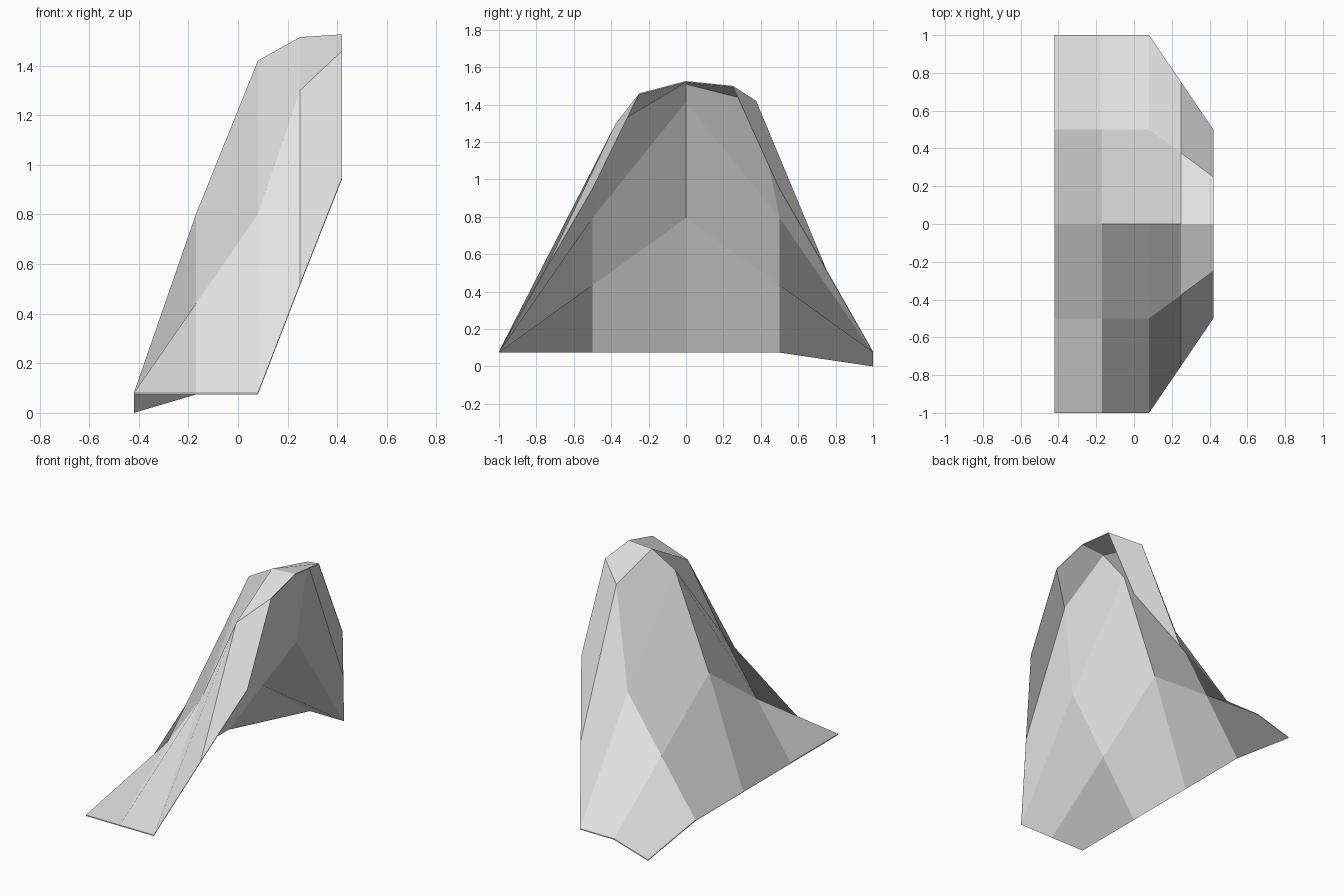
import bpy
import bmesh

cube = bpy.data.objects.get("Cube")
if cube:
    bpy.data.objects.remove(cube, do_unlink=True)

THICKNESS = 0.006

# Stations along x, with the half width of the canopy at each one
stations = [-0.42, -0.17, 0.08, 0.25, 0.42]
half_widths = [1, 1, 1, 0.75, 0.5]

# Each rib runs along the stations: (fraction of half width, heights)
ribs = [
    (-1.0, [0.08, 0.08, 0.08, 0.52, 0.95]),          # front hem
    (-0.5, [0.08, 0.44, 0.80, 1.30, 1.46]),          # front fold
    (0.0, [0.08, 0.80, 1.42, 1.515, 1.526]),         # ridge
    (0.5, [0.08, 0.44, 0.80, 1.42, 1.50]),           # back fold
    (1.0, [THICKNESS, 0.08, 0.08, 0.52, 0.95]),      # back hem, dipped corner
]

grey = bpy.data.materials.new("plain_grey")
grey.use_nodes = True
colour = (0.8, 0.8, 0.8, 1.0)
grey.diffuse_color = colour
grey.node_tree.nodes["Principled BSDF"].inputs["Base Color"].default_value = colour

# Outer skin: quads between neighbouring ribs
bm = bmesh.new()
rows = [[bm.verts.new((x, side * w, z))
         for x, w, z in zip(stations, half_widths, heights)]
        for side, heights in ribs]
for a, b in zip(rows, rows[1:]):
    for i in range(len(stations) - 1):
        bm.faces.new((a[i], a[i + 1], b[i + 1], b[i]))

# Inner skin and rim: a thin drop straight down
skin = bmesh.ops.extrude_face_region(bm, geom=bm.faces[:], use_keep_orig=True)
inner = [g for g in skin["geom"] if isinstance(g, bmesh.types.BMVert)]
bmesh.ops.translate(bm, verts=inner, vec=(0, 0, -THICKNESS))
bmesh.ops.recalc_face_normals(bm, faces=bm.faces[:])

mesh = bpy.data.meshes.new("canopy_shell")
bm.to_mesh(mesh)
bm.free()
mesh.materials.append(grey)
canopy = bpy.data.objects.new("canopy_shell", mesh)
bpy.context.collection.objects.link(canopy)
